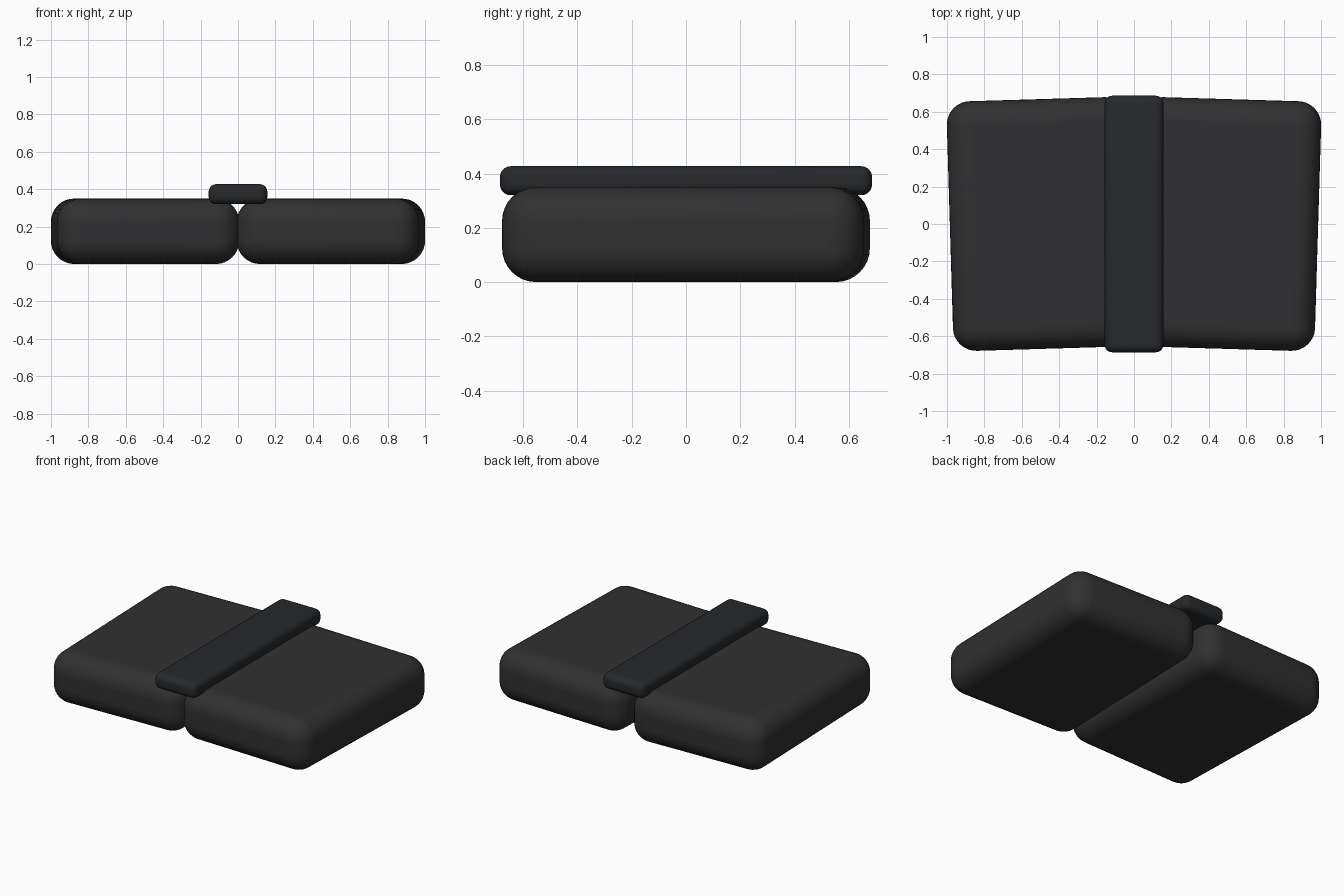
import bpy
import math

if "Cube" in bpy.data.objects:
    bpy.data.objects.remove(bpy.data.objects["Cube"])


def material(name, color):
    m = bpy.data.materials.new(name)
    m.diffuse_color = (*color, 1)
    m.use_nodes = True
    m.node_tree.nodes["Principled BSDF"].inputs["Base Color"].default_value = m.diffuse_color
    return m


def rounded_box(name, size, loc, radius, segments, mat, turn=0.0):
    bpy.ops.mesh.primitive_cube_add(size=1, location=loc)
    ob = bpy.context.object
    ob.name = name
    ob.scale = size
    bpy.ops.object.transform_apply(location=False, rotation=False, scale=True)
    ob.rotation_euler.z = turn
    bev = ob.modifiers.new("Round", 'BEVEL')
    bev.width = radius
    bev.segments = segments
    bev.limit_method = 'NONE'
    ob.data.materials.append(mat)
    bpy.ops.object.shade_smooth_by_angle(angle=math.radians(40))
    return ob


fabric = material("cushion_fabric", (0.030, 0.030, 0.032))
trim = material("strip_trim", (0.019, 0.021, 0.024))

# Two soft pads, splayed slightly so the back is wider than the front
for side, label in ((-1, "left"), (1, "right")):
    rounded_box(label + "_cushion", (0.975, 1.335, 0.35),
                (side * 0.497, 0, 0.175), 0.125, 8, fabric,
                turn=-side * 0.03)

# Strip covering the seam between the pads
rounded_box("centre_strip", (0.314, 1.372, 0.107),
            (0, 0, 0.3735), 0.04, 5, trim)
